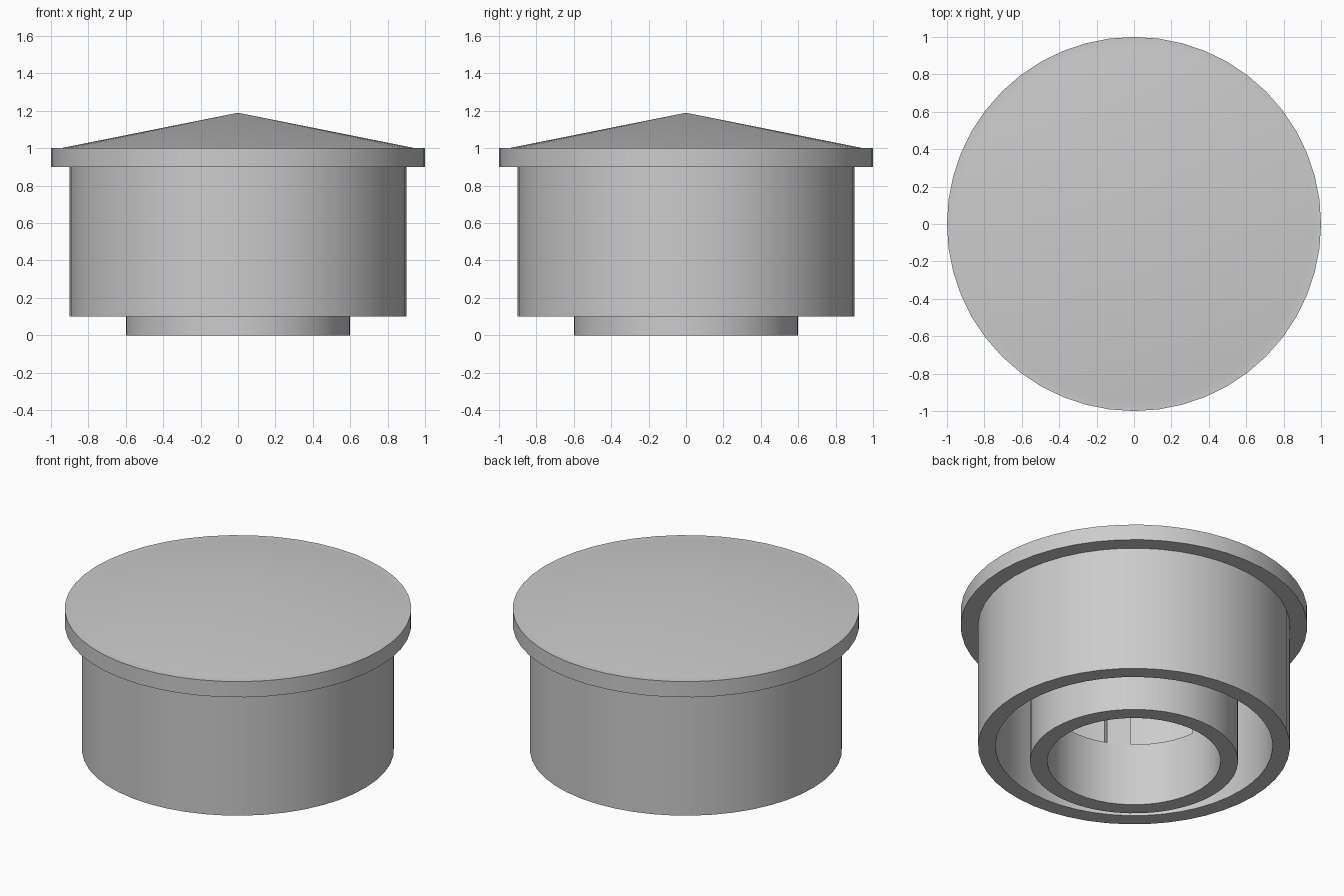
import bpy, bmesh, math
from mathutils import Matrix

if "Cube" in bpy.data.objects:
    bpy.data.objects.remove(bpy.data.objects["Cube"])

SEGMENTS = 48
POSTS = 6

grey = bpy.data.materials.new("light_grey")
grey.use_nodes = True
colour = (0.6, 0.6, 0.6, 1)
grey.diffuse_color = colour
grey.node_tree.nodes["Principled BSDF"].inputs["Base Color"].default_value = colour


def finish(bm, name):
    bmesh.ops.remove_doubles(bm, verts=bm.verts[:], dist=0.0001)
    bmesh.ops.recalc_face_normals(bm, faces=bm.faces[:])
    mesh = bpy.data.meshes.new(name)
    bm.to_mesh(mesh)
    bm.free()
    mesh.materials.append(grey)
    obj = bpy.data.objects.new(name, mesh)
    bpy.context.collection.objects.link(obj)
    bpy.ops.object.select_all(action="DESELECT")
    obj.select_set(True)
    bpy.context.view_layer.objects.active = obj
    bpy.ops.object.shade_smooth_by_angle(angle=math.radians(30))
    return obj


def lathe(name, profile, closed):
    """Turn a (radius, height) profile around the z axis."""
    bm = bmesh.new()
    verts = [bm.verts.new((r, 0, z)) for r, z in profile]
    edges = [bm.edges.new(pair) for pair in zip(verts, verts[1:])]
    if closed:
        edges.append(bm.edges.new((verts[-1], verts[0])))
    bmesh.ops.spin(bm, geom=verts + edges, cent=(0, 0, 0), axis=(0, 0, 1),
                   angle=math.tau, steps=SEGMENTS, use_merge=True)
    return finish(bm, name)


def ring(name, inner, outer, bottom, top):
    return lathe(name, [(inner, bottom), (outer, bottom), (outer, top), (inner, top)], True)


# Shallow conical lid with a narrow flat lip
lathe("lid", [(0, 0.9), (1, 0.9), (1, 1), (0.95, 1), (0, 1.19)], False)

# Outer skirt and lower part of the inner tube
ring("outer_skirt", 0.8, 0.9, 0.1, 0.9)
ring("inner_tube", 0.5, 0.6, 0, 0.4)

# Posts carrying the tube, with openings between them
bm = bmesh.new()
for i in range(POSTS):
    turn = Matrix.Rotation(i * math.tau / POSTS, 4, "Z")
    place = Matrix.Translation((0.55, 0, 0.65))
    size = Matrix.Diagonal((0.1, 0.14, 0.5, 1))
    bmesh.ops.create_cube(bm, size=1, matrix=turn @ place @ size)
finish(bm, "tube_posts")
